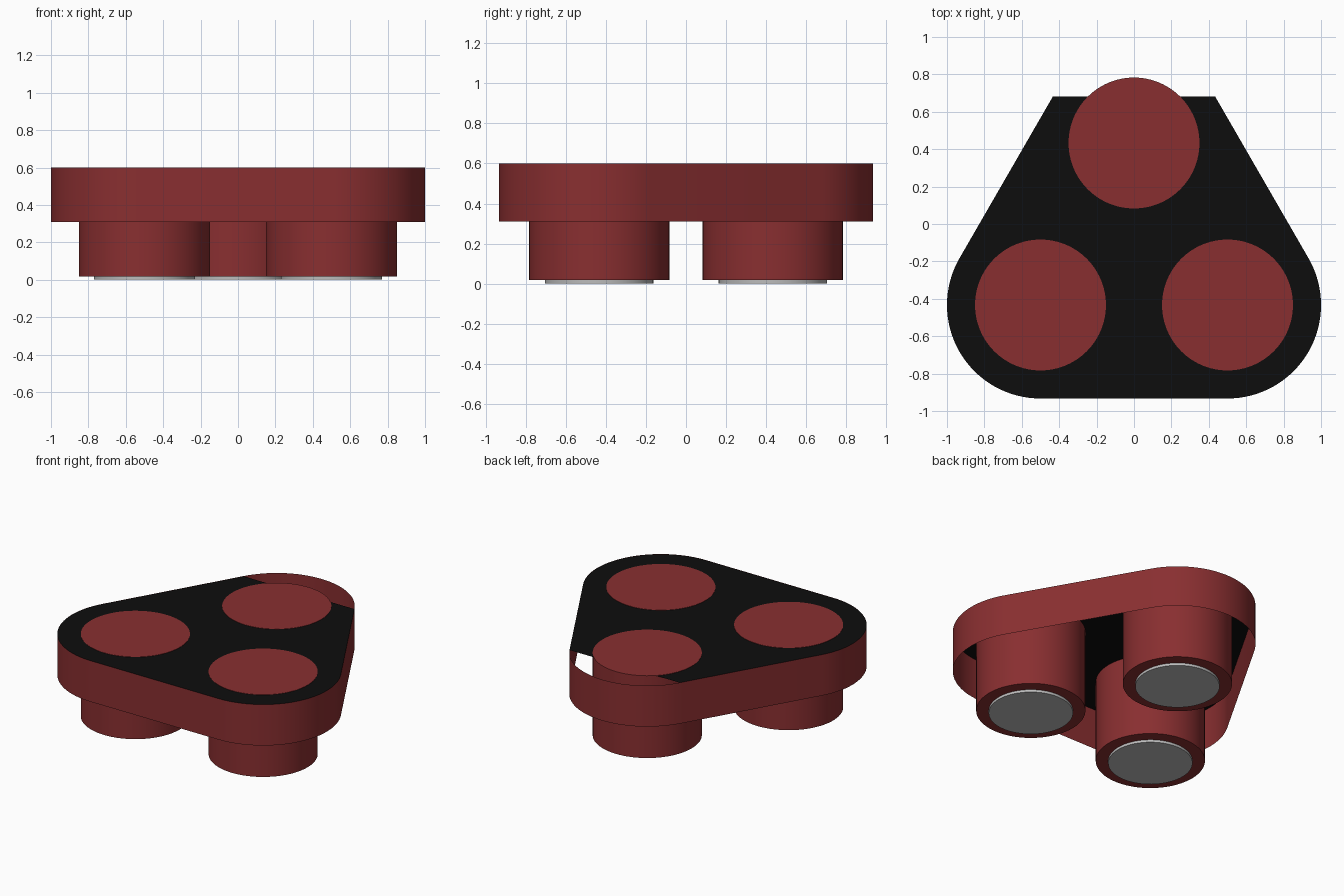
import bpy
import bmesh
from math import sin, cos, radians, sqrt
from mathutils import Vector

cube = bpy.data.objects.get("Cube")
if cube:
    bpy.data.objects.remove(cube)

TOP = 0.6          # top of posts and rim
RIM_BOTTOM = 0.31
POST_BOTTOM = 0.018
HALF = sqrt(3) / 4
RIM_RADIUS = 0.5
CENTRES = {"right": (-0.5, -HALF), "left": (0.5, -HALF), "back": (0, HALF)}


def material(name, colour):
    mat = bpy.data.materials.new(name)
    mat.use_nodes = True
    mat.diffuse_color = (*colour, 1)
    node = next(n for n in mat.node_tree.nodes if n.type == "BSDF_PRINCIPLED")
    node.inputs["Base Color"].default_value = (*colour, 1)
    return mat


RED = material("dark red", (0.25, 0.028, 0.03))
BLACK = material("black", (0.004, 0.004, 0.004))
GREY = material("metal grey", (0.5, 0.5, 0.5))


def finish(name, bm, mat):
    mesh = bpy.data.meshes.new(name)
    bm.to_mesh(mesh)
    bm.free()
    obj = bpy.data.objects.new(name, mesh)
    bpy.context.collection.objects.link(obj)
    mesh.materials.append(mat)
    bpy.ops.object.select_all(action="DESELECT")
    obj.select_set(True)
    bpy.context.view_layer.objects.active = obj
    bpy.ops.object.shade_smooth_by_angle(angle=radians(30))
    return obj


def cylinder(name, centre, radius, low, high, mat):
    bm = bmesh.new()
    bmesh.ops.create_cone(bm, cap_ends=True, segments=96, radius1=radius,
                          radius2=radius, depth=high - low)
    bmesh.ops.translate(bm, verts=bm.verts,
                        vec=Vector((*centre, (low + high) / 2)))
    return finish(name, bm, mat)


def arc(side, start, steps=32):
    """A third of a circle round one post, counter-clockwise."""
    cx, cy = CENTRES[side]
    angles = [radians(start + 120 * i / steps) for i in range(steps + 1)]
    return [(cx + RIM_RADIUS * cos(a), cy + RIM_RADIUS * sin(a)) for a in angles]


# Posts with a round magnet under each
for side, centre in CENTRES.items():
    cylinder(side + "_post", centre, 0.35, POST_BOTTOM, TOP, RED)
    cylinder(side + "_magnet", centre, 0.27, 0, POST_BOTTOM + 0.01, GREY)

# Thin rounded-triangle rim, open above and below
right_arc, left_arc, back_arc = arc("right", 150), arc("left", -90), arc("back", 30)
bm = bmesh.new()
outline = right_arc + left_arc + back_arc
low = [bm.verts.new((x, y, RIM_BOTTOM)) for x, y in outline]
high = [bm.verts.new((x, y, TOP)) for x, y in outline]
for i in range(len(outline)):
    j = (i + 1) % len(outline)
    bm.faces.new((low[i], low[j], high[j], high[i]))
finish("rim", bm, RED)

# Black top sheet, cut away round the back post
notch = [back_arc[0], (0.272, 0.02), (-0.257, 0.005), back_arc[-1]]
bm = bmesh.new()
face = bm.faces.new([bm.verts.new((x, y, TOP - 0.002))
                     for x, y in right_arc + left_arc + notch])
bmesh.ops.triangulate(bm, faces=[face])
finish("top_sheet", bm, BLACK)
